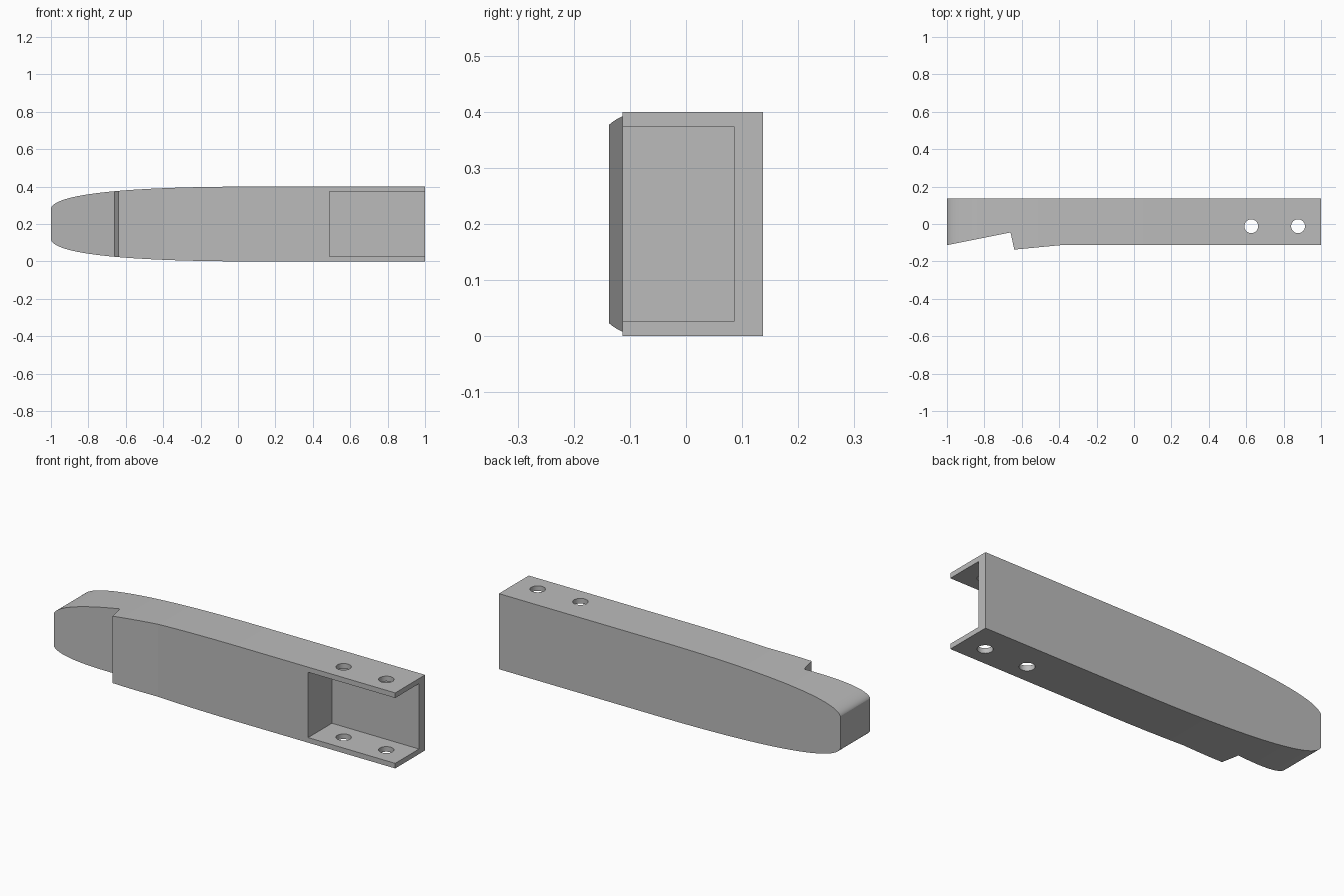
import bpy
import bmesh
from math import radians
from mathutils import Matrix, Vector
from mathutils.geometry import interpolate_bezier

cube = bpy.data.objects.get("Cube")
if cube:
    bpy.data.objects.remove(cube, do_unlink=True)

grey = bpy.data.materials.new("plain grey")
grey.use_nodes = True
colour = (0.5, 0.5, 0.5, 1)
grey.diffuse_color = colour
grey.node_tree.nodes["Principled BSDF"].inputs["Base Color"].default_value = colour


def link(name, bm):
    bmesh.ops.recalc_face_normals(bm, faces=bm.faces)
    mesh = bpy.data.meshes.new(name)
    bm.to_mesh(mesh)
    bm.free()
    mesh.materials.append(grey)
    obj = bpy.data.objects.new(name, mesh)
    bpy.context.collection.objects.link(obj)
    return obj


def prism(name, points, direction):
    """Extrude a closed outline along a direction."""
    bm = bmesh.new()
    face = bm.faces.new([bm.verts.new(p) for p in points])
    geom = bmesh.ops.extrude_face_region(bm, geom=[face])["geom"]
    verts = [g for g in geom if isinstance(g, bmesh.types.BMVert)]
    bmesh.ops.translate(bm, verts=verts, vec=direction)
    return link(name, bm)


def box(name, low, high):
    low, high = Vector(low), Vector(high)
    bm = bmesh.new()
    bmesh.ops.create_cube(bm, size=1, matrix=Matrix.Translation((low + high) / 2)
                          @ Matrix.Diagonal((*(high - low), 1)))
    return link(name, bm)


def cylinder(name, x, y, radius):
    bm = bmesh.new()
    bmesh.ops.create_cone(bm, cap_ends=True, segments=80, radius1=radius, radius2=radius,
                          depth=1, matrix=Matrix.Translation((x, y, 0.2)))
    return link(name, bm)


def cut(target, cutter, operation):
    """Apply a boolean and discard the cutter."""
    cutter.hide_render = True
    mod = target.modifiers.new("cut", "BOOLEAN")
    mod.operation, mod.solver, mod.object = operation, "EXACT", cutter
    bpy.context.view_layer.objects.active = target
    bpy.ops.object.modifier_apply(modifier=mod.name)
    bpy.data.objects.remove(cutter, do_unlink=True)


# Handle body: plan outline with the stepped, sloping front at the nose
plan = [(-1, 0.137), (1, 0.137), (1, -0.113), (-0.39, -0.113),
        (-0.64, -0.137), (-0.66, -0.045), (-1, -0.113)]
body = prism("handle_body", [(x, y, -0.1) for x, y in plan], (0, 0, 0.6))

# Tapered nose: mirrored curve trims the body above and below
taper = interpolate_bezier(Vector((-1, 0.085)), Vector((-0.97, 0.175)),
                           Vector((-0.45, 0.2)), Vector((0.08, 0.2)), 160)
side = [(p.x, p.y) for p in taper] + [(1.1, 0.2)]
outline = [(x, -0.3, 0.2 + h) for x, h in side]
outline += [(x, -0.3, 0.2 - h) for x, h in reversed(side)]
cut(body, prism("taper_cutter", outline, (0, 0.6, 0)), "INTERSECT")

# Pocket open to the front and the end, leaving a channel
cut(body, box("pocket_cutter", (0.49, -0.3, 0.027), (1.2, 0.086, 0.373)), "DIFFERENCE")

# Bolt holes through both flanges
for x in (0.627, 0.877):
    cut(body, cylinder("hole_cutter", x, -0.012, 0.037), "DIFFERENCE")

# Smooth curves, crisp edges
bpy.ops.object.select_all(action="DESELECT")
body.select_set(True)
bpy.context.view_layer.objects.active = body
bpy.ops.object.shade_smooth_by_angle(angle=radians(5))
